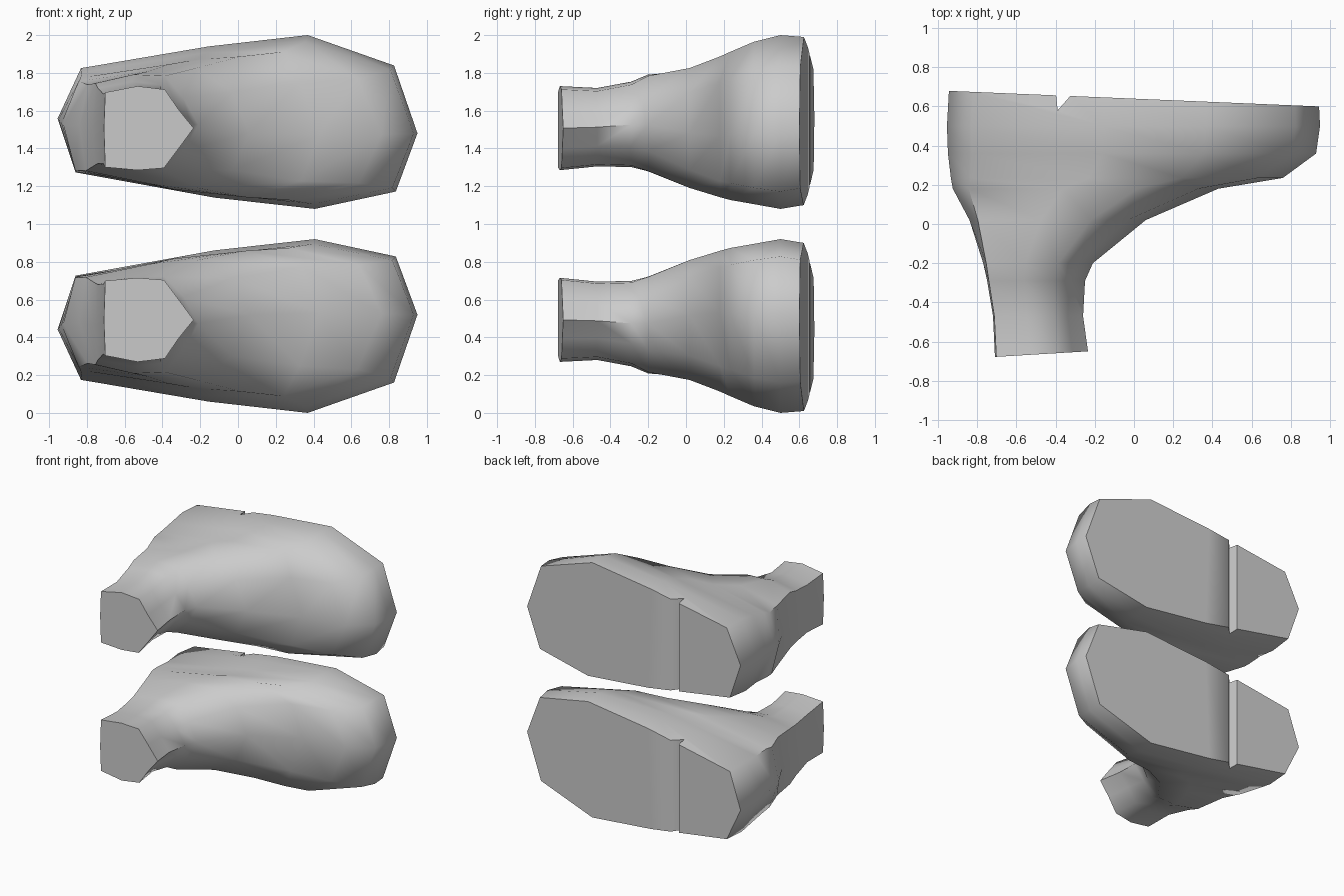
import bpy, bmesh, math

if "Cube" in bpy.data.objects:
    bpy.data.objects.remove(bpy.data.objects["Cube"], do_unlink=True)

grey = bpy.data.materials.new("plain grey")
grey.use_nodes = True
color = (0.6, 0.6, 0.6, 1)
grey.diffuse_color = color
grey.node_tree.nodes["Principled BSDF"].inputs["Base Color"].default_value = color

# Unit outlines (x, z), both starting at the back of the heel
ANKLE = [(-1, 0), (-.97, .93), (-.25, 1), (.34, .95), (.67, .48),
         (1, 0), (.66, -.45), (.36, -.92), (-.25, -1), (-.97, -.85)]
SOLE = [(-1, -.04), (-.9, .58), (-.13, .87), (.43, 1), (.88, .8),
        (1, .13), (.87, -.65), (.39, -1), (-.16, -.87), (-.87, -.62)]

# Rings from ankle to sole: y, slope of y along x, x range, z range, blend to sole
RINGS = [
    (-.636, .06, -.71, -.235, .27, .715, 0),
    (-.47, 0, -.72, -.26, .28, .695, 0),
    (-.29, 0, -.75, -.25, .245, .7, .05),
    (-.2, 0, -.77, -.21, .2, .73, .25),
    (.02, 0, -.84, .06, .165, .815, .65),
    (.18, 0, -.925, .43, .11, .86, .9),
    (.235, 0, -.935, .76, .085, .875, .9),
    (.36, 0, -.95, .93, .035, .895, 1),
    (.5, 0, -.955, .95, 0, .92, 1),
    (.64, -.042, -.945, .945, .01, .9, 1),
]
NOTCH = [(-.402, .7), (-.39, .58), (-.285, .7)]


def loft(name, rings):
    """Skin a stack of closed rings and cap both ends."""
    bm = bmesh.new()
    loops = [[bm.verts.new(p) for p in ring] for ring in rings]
    n = len(loops[0])
    for low, high in zip(loops, loops[1:]):
        for i in range(n):
            j = (i + 1) % n
            bm.faces.new((low[i], low[j], high[j], high[i]))
    bm.faces.new(loops[0])
    bm.faces.new(loops[-1])
    bmesh.ops.recalc_face_normals(bm, faces=bm.faces)
    mesh = bpy.data.meshes.new(name)
    bm.to_mesh(mesh)
    bm.free()
    mesh.materials.append(grey)
    obj = bpy.data.objects.new(name, mesh)
    bpy.context.collection.objects.link(obj)
    return obj


def foot_ring(y, slope, x0, x1, z0, z1, blend, flip):
    points = []
    for (ax, az), (sx, sz) in zip(ANKLE, SOLE):
        u, v = ax + (sx - ax) * blend, az + (sz - az) * blend
        x = (x0 + x1) / 2 + u * (x1 - x0) / 2
        z = (z0 + z1) / 2 + v * (z1 - z0) / 2
        points.append((x, y + slope * x, 2 - z if flip else z))
    return points


def make_foot(name, flip):
    foot = loft(name, [foot_ring(*ring, flip) for ring in RINGS])
    # Notch in front of the heel
    cutter = loft("heel_notch_cutter", [[(x, y, z) for x, y in NOTCH] for z in (-1, 3)])
    cutter.hide_render = True
    cut = foot.modifiers.new("heel notch", "BOOLEAN")
    cut.operation = "DIFFERENCE"
    cut.solver = "EXACT"
    cut.object = cutter
    bpy.ops.object.select_all(action="DESELECT")
    bpy.context.view_layer.objects.active = foot
    foot.select_set(True)
    bpy.ops.object.modifier_apply(modifier=cut.name)
    bpy.data.objects.remove(cutter, do_unlink=True)
    bpy.ops.object.shade_smooth_by_angle(angle=math.radians(62))


make_foot("lower_foot", False)
make_foot("upper_foot", True)
